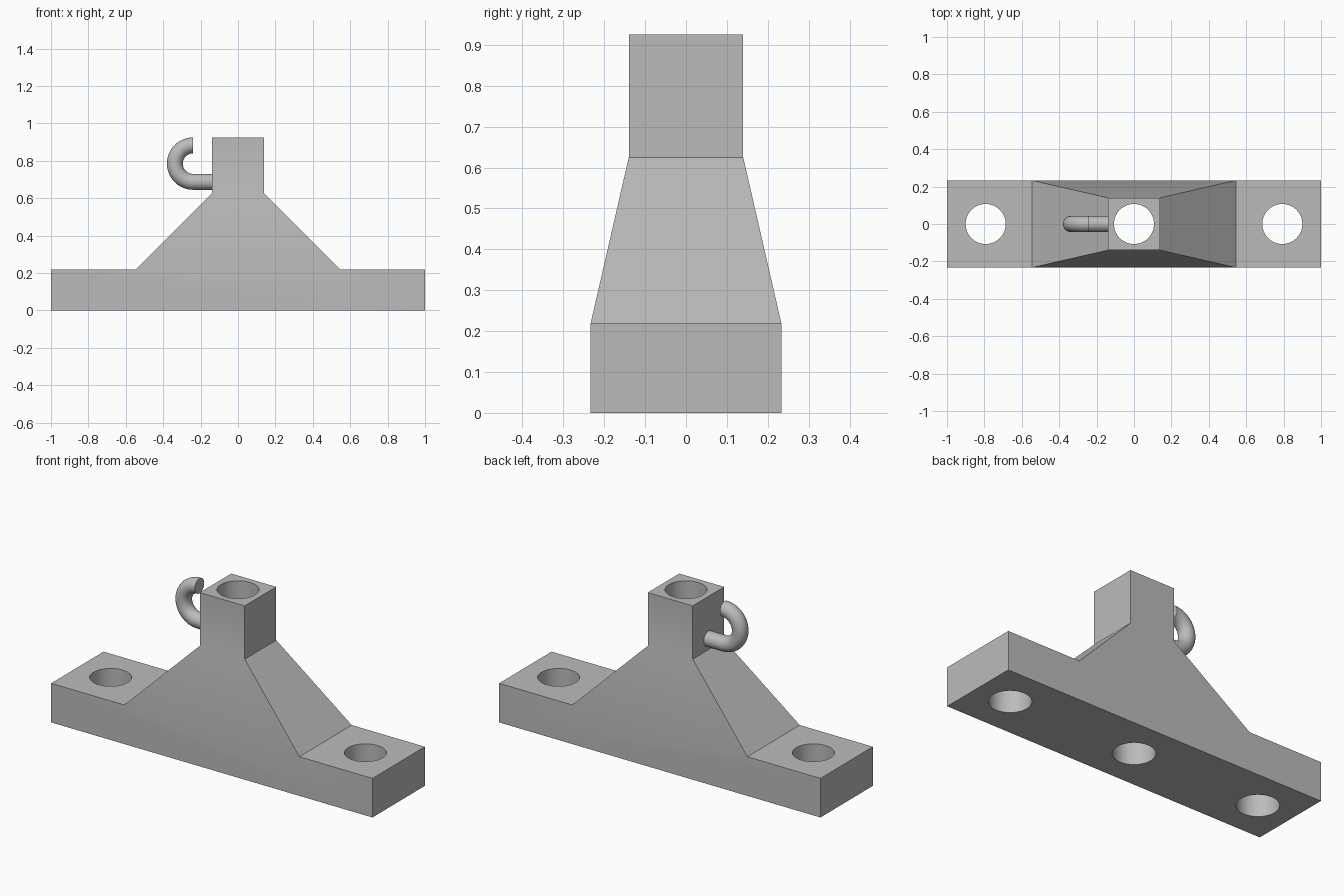
import bpy, bmesh, math

if "Cube" in bpy.data.objects:
    bpy.data.objects.remove(bpy.data.objects["Cube"])

grey = bpy.data.materials.new("plain grey")
grey.diffuse_color = (0.5, 0.5, 0.5, 1)
grey.use_nodes = True
grey.node_tree.nodes["Principled BSDF"].inputs["Base Color"].default_value = grey.diffuse_color


def make_object(name, bm):
    bmesh.ops.recalc_face_normals(bm, faces=bm.faces)
    mesh = bpy.data.meshes.new(name)
    bm.to_mesh(mesh)
    bm.free()
    mesh.materials.append(grey)
    obj = bpy.data.objects.new(name, mesh)
    bpy.context.collection.objects.link(obj)
    return obj


def smooth(obj):
    bpy.ops.object.select_all(action='DESELECT')
    bpy.context.view_layer.objects.active = obj
    obj.select_set(True)
    bpy.ops.object.shade_smooth_by_angle(angle=math.radians(30))


# Bracket body: half outline (x, z, half depth), mirrored in x, joined front to back
half = [(1, 0, .233), (1, .22, .233), (.545, .22, .233), (.14, .625, .14), (.14, .925, .14)]
outline = half + [(-x, z, d) for x, z, d in reversed(half)]
n = len(outline)
bm = bmesh.new()
front = [bm.verts.new((x, -d, z)) for x, z, d in outline]
back = [bm.verts.new((x, d, z)) for x, z, d in outline]
for i in range(n):
    j = (i + 1) % n
    bm.faces.new((front[i], front[j], back[j], back[i]))
for side in (front, back):
    for ids in ((0, 1, 2, 7, 8, 9), (2, 3, 6, 7), (3, 4, 5, 6)):  # foot, slope, post
        bm.faces.new([side[i] for i in ids])
body = make_object("bracket_body", bm)

# Two bolt holes and the bore through the post
bm = bmesh.new()
for x in (-.793, 0, .793):
    made = bmesh.ops.create_cone(bm, cap_ends=True, segments=64, radius1=.107, radius2=.107, depth=2)
    bmesh.ops.translate(bm, verts=made["verts"], vec=(x, 0, .5))
cutter = make_object("hole_cutter", bm)
cut = body.modifiers.new("holes", 'BOOLEAN')
cut.operation = 'DIFFERENCE'
cut.solver = 'EXACT'
cut.object = cutter
bpy.context.view_layer.objects.active = body
bpy.ops.object.modifier_apply(modifier=cut.name)
bpy.data.objects.remove(cutter)
smooth(body)

# Side hook: round bar swept along a short shank and a half turn
cx, cz, bend, bar = -.24, .785, .0975, .0425
steps, sides = 32, 32
path = [(-.135, cz - bend, 0)]
for k in range(steps + 1):
    a = math.pi * k / steps
    path.append((cx - bend * math.sin(a), cz - bend * math.cos(a), a))
bm = bmesh.new()
rings = []
for x, z, a in path:
    ring = []
    for s in range(sides):
        t = 2 * math.pi * s / sides
        r = bar * math.cos(t)
        ring.append(bm.verts.new((x - r * math.sin(a), bar * math.sin(t), z - r * math.cos(a))))
    rings.append(ring)
for p, q in zip(rings, rings[1:]):
    for s in range(sides):
        t = (s + 1) % sides
        bm.faces.new((p[s], p[t], q[t], q[s]))
bm.faces.new(rings[0])
bm.faces.new(rings[-1])
smooth(make_object("side_hook", bm))
